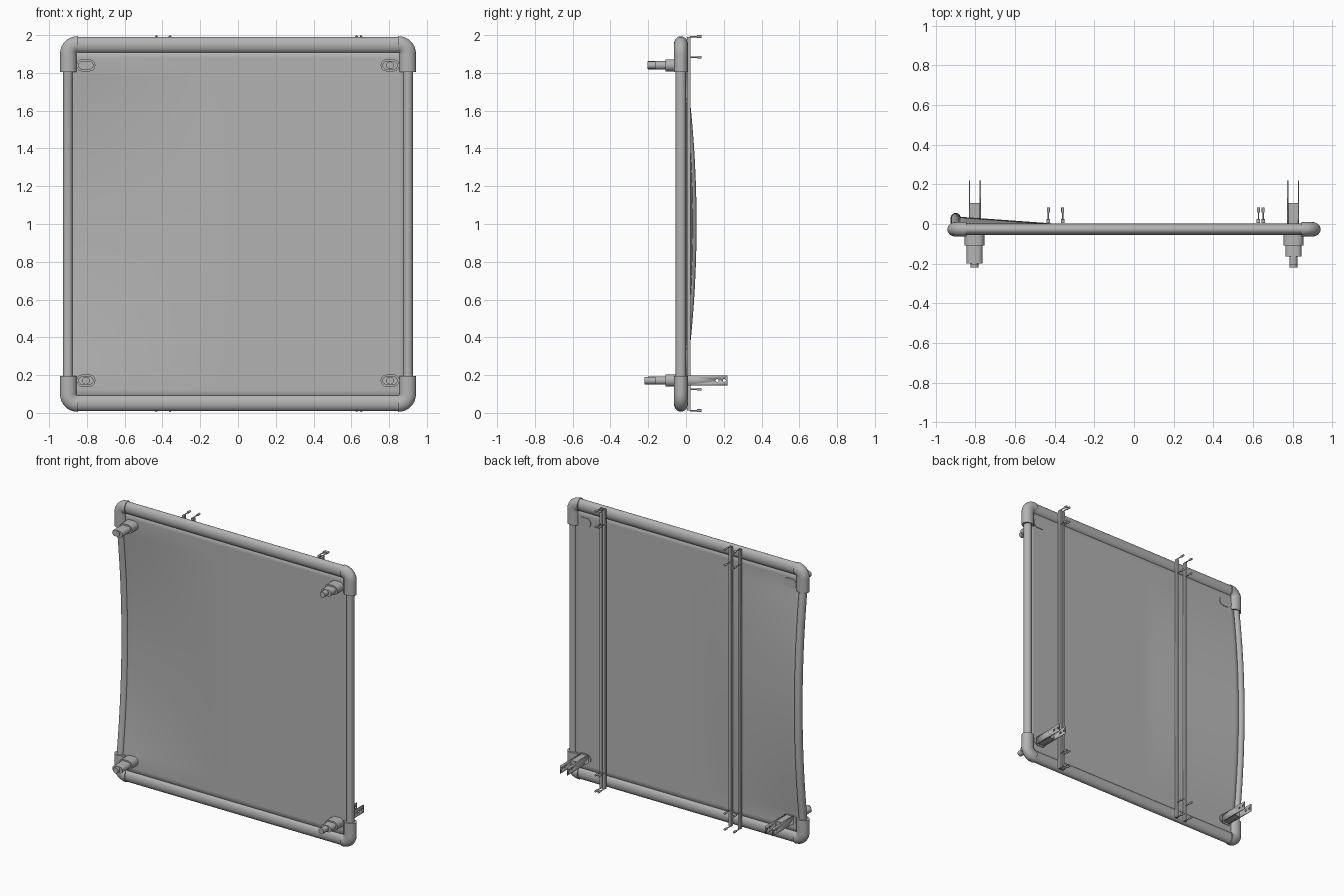
import bpy, bmesh, math
from mathutils import Vector, Matrix

cube = bpy.data.objects.get("Cube")
if cube:
    bpy.data.objects.remove(cube, do_unlink=True)

grey = bpy.data.materials.new("plain_grey")
grey.use_nodes = True
COLOUR = (0.45, 0.45, 0.45, 1)
grey.diffuse_color = COLOUR
grey.node_tree.nodes["Principled BSDF"].inputs["Base Color"].default_value = COLOUR

MID_Y = -0.027          # centre plane of the frame
BAR_X, BAR_Z = 0.9, 0.948
BEND = 0.055


def finish(name, bm):
    bmesh.ops.recalc_face_normals(bm, faces=bm.faces)
    mesh = bpy.data.meshes.new(name)
    bm.to_mesh(mesh)
    bm.free()
    ob = bpy.data.objects.new(name, mesh)
    bpy.context.collection.objects.link(ob)
    mesh.materials.append(grey)
    bpy.ops.object.select_all(action="DESELECT")
    ob.select_set(True)
    bpy.context.view_layer.objects.active = ob
    bpy.ops.object.shade_smooth_by_angle(angle=math.radians(35))
    return ob


def bend(x, z):
    """Backward bow of the panel towards its right edge."""
    across = max(0, (-x - 0.13) / 0.77)
    along = max(0, 1 - ((z - 1) / 0.82) ** 2)
    return BEND * across * along


def loft(name, rings):
    bm = bmesh.new()
    loops = [[bm.verts.new(p) for p in ring] for ring in rings]
    n = len(loops[0])
    for a, b in zip(loops, loops[1:]):
        for i in range(n):
            bm.faces.new((a[i], a[(i + 1) % n], b[(i + 1) % n], b[i]))
    bm.faces.new(loops[0])
    bm.faces.new(loops[-1])
    return finish(name, bm)


def sweep(name, path, wide, deep, sides=28):
    """Elliptical tube along a path lying close to the xz plane."""
    pts = [Vector(p) for p in path]
    rings = []
    for i, p in enumerate(pts):
        t = pts[min(i + 1, len(pts) - 1)] - pts[max(i - 1, 0)]
        n = Vector((-t.z, 0, t.x)).normalized()
        rings.append([p + n * wide * math.cos(a) + Vector((0, deep * math.sin(a), 0))
                      for a in (math.tau * k / sides for k in range(sides))])
    return loft(name, rings)


def oval(name, x, z, y0, y1, width, height, steps=10):
    """Stadium-shaped block running along y."""
    r, half = height / 2, (width - height) / 2
    shape = []
    for side in (1, -1):
        for k in range(steps + 1):
            a = math.pi * k / steps - math.pi / 2
            if half < 0.001 and k == steps:
                continue
            shape.append((side * (half + r * math.cos(a)), side * r * math.sin(a)))
    return loft(name, [[Vector((x + u, y, z + v)) for u, v in shape] for y in (y0, y1)])


def box(name, x0, x1, y0, y1, z0, z1):
    bm = bmesh.new()
    bmesh.ops.create_cube(bm, size=1)
    for v in bm.verts:
        v.co = Vector((x0 if v.co.x < 0 else x1, y0 if v.co.y < 0 else y1,
                       z0 if v.co.z < 0 else z1))
    return finish(name, bm)


def drilled_plate(name, x):
    """Thin upright bracket plate with two bolt holes."""
    bm = bmesh.new()
    outlines = [[(-0.02, 0.145), (0.22, 0.145), (0.22, 0.198), (-0.02, 0.198)]]
    for y in (0.165, 0.203):
        outlines.append([(y + 0.008 * math.cos(a), 0.171 + 0.008 * math.sin(a))
                         for a in (math.tau * k / 12 for k in range(12))])
    edges = []
    for line in outlines:
        vs = [bm.verts.new((x, y, z)) for y, z in line]
        edges += [bm.edges.new((vs[i - 1], vs[i])) for i in range(len(vs))]
    bmesh.ops.triangle_fill(bm, edges=edges, use_beauty=True, normal=(1, 0, 0))
    ob = finish(name, bm)
    solid = ob.modifiers.new("thickness", "SOLIDIFY")
    solid.thickness = 0.007
    solid.offset = 0


# Panel, bowed backward along its right edge
bm = bmesh.new()
bmesh.ops.create_grid(bm, x_segments=36, y_segments=36, size=1,
                      matrix=Matrix.Rotation(math.pi / 2, 4, "X"))
for v in bm.verts:
    x, z = v.co.x * BAR_X, 1 + v.co.z * 0.93
    v.co = Vector((x, MID_Y + bend(x, z), z))
panel = finish("panel", bm)
solid = panel.modifiers.new("thickness", "SOLIDIFY")
solid.thickness = 0.02
solid.offset = 0

# Frame bars
for label, s in (("top", 1), ("bottom", -1)):
    z = 1 + s * BAR_Z
    sweep(label + "_bar", [(-0.88, MID_Y, z), (0.88, MID_Y, z)], 0.042, 0.029)
for label, s in (("left", 1), ("right", -1)):
    heights = [0.15 + 1.7 * k / 32 for k in range(33)]
    sweep(label + "_bar", [(s * BAR_X, MID_Y + bend(s * BAR_X, z), z) for z in heights],
          0.026, 0.028)

# Corner elbows, mounts and back bosses
for side, sx in (("left", 1), ("right", -1)):
    for level, sz in (("top", 1), ("bottom", -1)):
        tag = level + "_" + side
        path = [(0.898, 0.805), (0.898, 0.86)]
        path += [(0.85 + 0.048 * math.cos(a), 0.902 + 0.048 * math.sin(a))
                 for a in (math.pi / 2 * k / 10 for k in range(11))]
        path.append((0.858 - 0.012, 0.95))
        sweep("elbow_" + tag, [(sx * x, MID_Y, 1 + sz * z) for x, z in path], 0.044, 0.037)

        x, z = sx * 0.805, 1.84 if sz > 0 else 0.171
        collar_end = -0.165 if sx > 0 else -0.2
        tip_end = -0.205 if sz > 0 else -0.22
        oval("mount_base_" + tag, x, z, MID_Y, -0.108, 0.1, 0.064)
        oval("mount_collar_" + tag, x, z, -0.1, collar_end, 0.08, 0.044)
        oval("mount_tip_" + tag, x, z, -0.15, tip_end, 0.04, 0.04)
        oval("mount_back_" + tag, x, z, MID_Y, -0.012, 0.1, 0.064)

    # Lower rear brackets
    mid = sx * 0.803
    box("bracket_block_" + side, mid - 0.024, mid + 0.024, -0.02, 0.105, 0.15, 0.194)
    for label, off in (("outer", sx), ("inner", -sx)):
        drilled_plate("bracket_plate_" + label + "_" + side, mid + off * 0.027)

# Rear rails with stub pins
for i, x in enumerate((-0.432, -0.36, 0.628, 0.652)):
    box(f"rail_{i + 1}", x - 0.009, x + 0.009, 0.004, 0.024, 0.012, 1.99)
    for j, z in enumerate((0.012, 0.125, 1.883, 1.992)):
        oval(f"pin_shaft_{i + 1}_{j + 1}", x, z, 0.02, 0.065, 0.007, 0.007, 5)
        oval(f"pin_head_{i + 1}_{j + 1}", x, z, 0.058, 0.083, 0.015, 0.015, 6)
